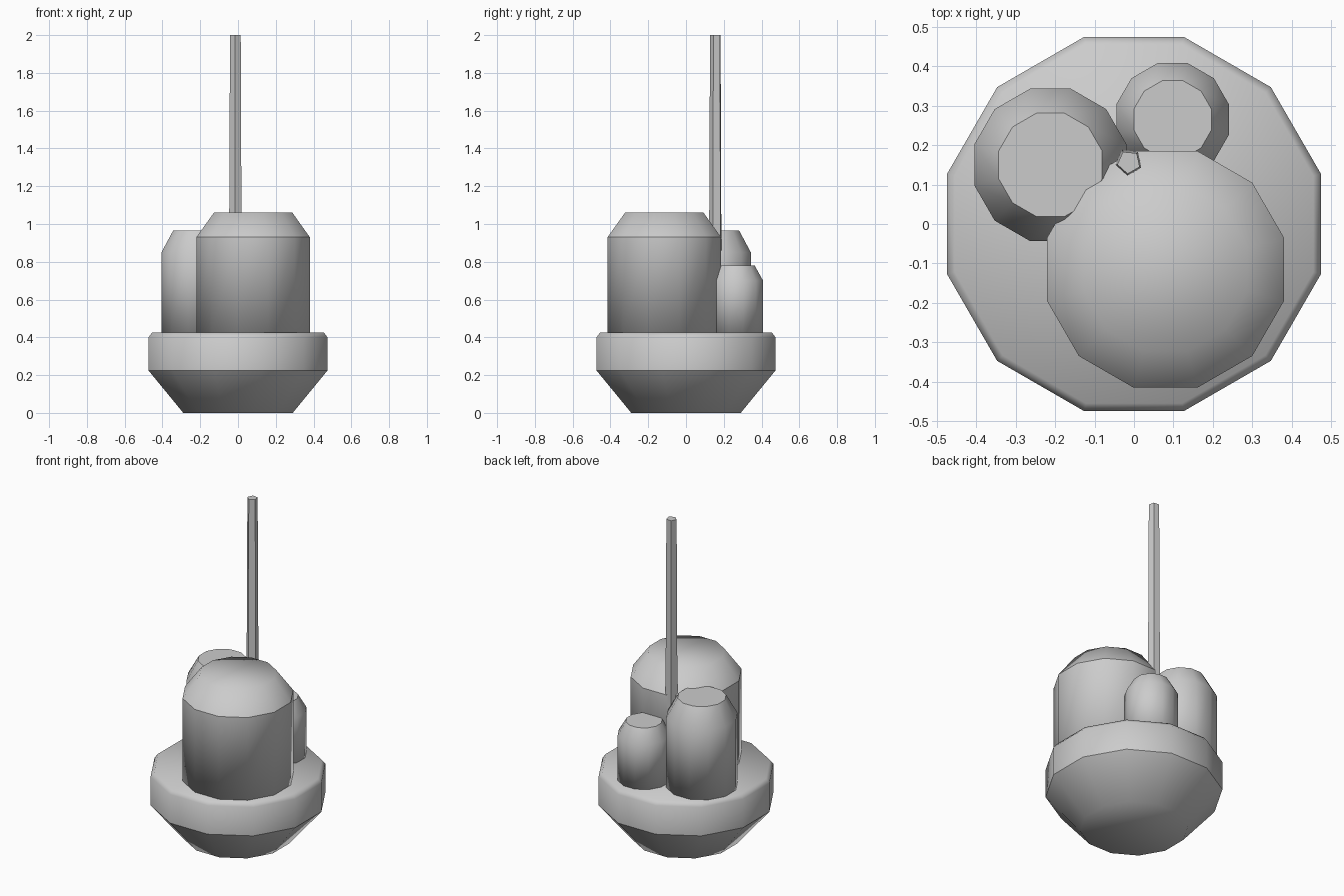
import bpy, bmesh
from math import cos, sin, radians

if "Cube" in bpy.data.objects:
    bpy.data.objects.remove(bpy.data.objects["Cube"])


def lathe(name, centre, profile, sides, turn, sharp=(), cap_bottom=True, smooth=True):
    """Polygonal turned solid from (radius, z) rings; sharp lists hard ring indices."""
    bm = bmesh.new()
    rings = []
    for r, z in profile:
        rings.append([bm.verts.new((r * cos(radians(turn + 360 * i / sides)),
                                    r * sin(radians(turn + 360 * i / sides)), z))
                      for i in range(sides)])
    for a, b in zip(rings, rings[1:]):
        for i in range(sides):
            j = (i + 1) % sides
            bm.faces.new((a[i], a[j], b[j], b[i]))
    bm.faces.new(rings[-1])
    if cap_bottom:
        bm.faces.new(rings[0][::-1])
    for f in bm.faces:
        f.smooth = smooth
    for k in sharp:
        for i in range(sides):
            bm.edges.get((rings[k][i], rings[k][(i + 1) % sides])).smooth = False
    mesh = bpy.data.meshes.new(name)
    bm.to_mesh(mesh)
    bm.free()
    ob = bpy.data.objects.new(name, mesh)
    ob.location = (centre[0], centre[1], 0)
    bpy.context.collection.objects.link(ob)
    return ob


# Tapered floating base with a soft top rim
lathe("base", (0, 0),
      [(0.30, 0), (0.491, 0.225), (0.491, 0.40), (0.471, 0.425)], 12, 15, sharp=[1])

# Three tanks standing on the base
lathe("large_tank", (0.08, -0.115),
      [(0.311, 0.42), (0.311, 0.93), (0.215, 1.06)], 12, 15, sharp=[1])
lathe("medium_tank", (-0.212, 0.15),
      [(0.20, 0.42), (0.20, 0.85), (0.136, 0.965)], 12, 15, sharp=[2])
lathe("small_tank", (0.098, 0.265),
      [(0.148, 0.42), (0.148, 0.70), (0.102, 0.78)], 12, 15, sharp=[2])

# Slightly tapered five-sided mast
lathe("mast", (-0.013, 0.157), [(0.037, 0.42), (0.030, 2.0)], 5, 48, smooth=False)
